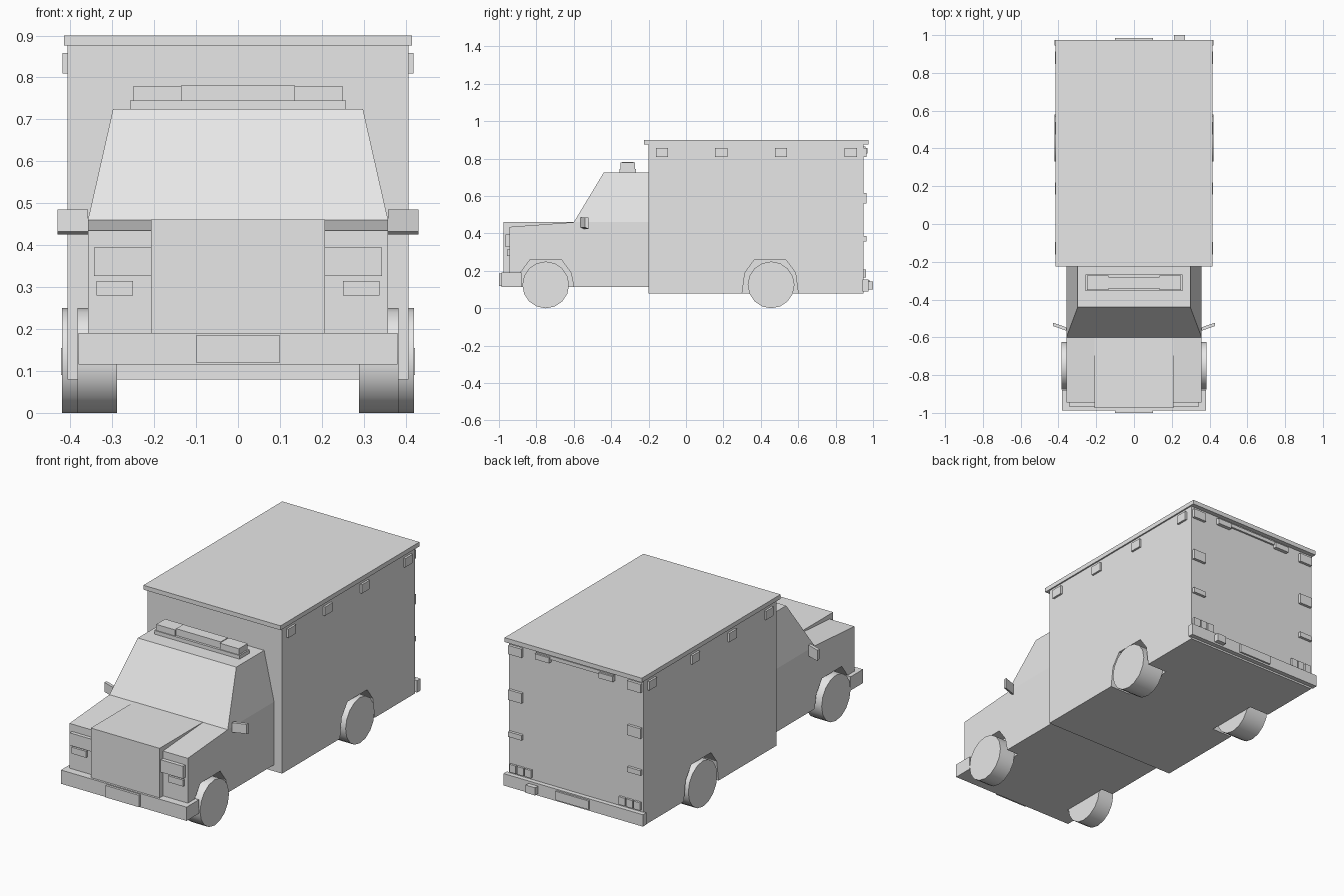
import bpy, bmesh, math
from mathutils import Matrix

cube = bpy.data.objects.get("Cube")
if cube:
    bpy.data.objects.remove(cube, do_unlink=True)

grey = bpy.data.materials.new("plain_grey")
grey.use_nodes = True
COLOUR = (0.8, 0.8, 0.8, 1)
grey.diffuse_color = COLOUR
grey.node_tree.nodes["Principled BSDF"].inputs["Base Color"].default_value = COLOUR


def finish(name, bm):
    bmesh.ops.recalc_face_normals(bm, faces=bm.faces)
    mesh = bpy.data.meshes.new(name)
    bm.to_mesh(mesh)
    bm.free()
    mesh.materials.append(grey)
    obj = bpy.data.objects.new(name, mesh)
    bpy.context.collection.objects.link(obj)
    return obj


def box(name, x, y, z):
    """Box from three (low, high) ranges."""
    bm = bmesh.new()
    bmesh.ops.create_cube(bm, size=1)
    for v in bm.verts:
        for i, (lo, hi) in enumerate((x, y, z)):
            v.co[i] = hi if v.co[i] > 0 else lo
    return finish(name, bm)


def pair(name, x, y, z):
    box(name + "_left", x, y, z)
    box(name + "_right", (-x[1], -x[0]), y, z)


def extrude(name, profile, x0, x1):
    """Side profile of (y, z) points pushed across x."""
    bm = bmesh.new()
    face = bm.faces.new([bm.verts.new((x0, y, z)) for y, z in profile])
    new = bmesh.ops.extrude_face_region(bm, geom=[face])["geom"]
    bmesh.ops.translate(bm, vec=(x1 - x0, 0, 0),
                        verts=[g for g in new if isinstance(g, bmesh.types.BMVert)])
    return finish(name, bm)


def cut_arches(body, centre, floor):
    """Cut angular wheel arches into both sides of a body."""
    half = [(-0.153, floor - 0.05), (-0.15, floor), (-0.135, 0.19), (-0.085, 0.258)]
    points = [(centre + y, z) for y, z in half]
    points += [(centre - y, z) for y, z in reversed(half)]
    for side in (-1, 1):
        cutter = extrude("arch_cutter", points, side * 0.285, side * 0.5)
        cutter.hide_render = True
        mod = body.modifiers.new("arch", "BOOLEAN")
        mod.operation = "DIFFERENCE"
        mod.solver = "EXACT"
        mod.object = cutter
        bpy.context.view_layer.objects.active = body
        bpy.ops.object.modifier_apply(modifier=mod.name)
        bpy.data.objects.remove(cutter, do_unlink=True)


def wheel(name, x0, x1, y):
    bm = bmesh.new()
    bmesh.ops.create_cone(bm, cap_ends=True, segments=16, radius1=0.125, radius2=0.125,
                          depth=abs(x1 - x0))
    turn = Matrix.Rotation(math.pi / 2, 4, "Y")
    bm.transform(Matrix.Translation(((x0 + x1) / 2, y, 0.125)) @ turn)
    obj = finish(name, bm)
    bpy.ops.object.select_all(action="DESELECT")
    obj.select_set(True)
    bpy.context.view_layer.objects.active = obj
    bpy.ops.object.shade_smooth_by_angle(angle=math.radians(30))


# Rear compartment and roof cap
compartment = box("rear_compartment", (-0.407, 0.407), (-0.2, 0.95), (0.08, 0.88))
cut_arches(compartment, 0.45, 0.08)
box("roof_cap", (-0.415, 0.415), (-0.225, 0.975), (0.876, 0.9))

# Lower cab with sloping fenders
cab = extrude("cab_body", [(-0.945, 0.115), (-0.945, 0.435), (-0.6, 0.46),
                           (-0.2, 0.46), (-0.2, 0.115)], -0.358, 0.358)
cut_arches(cab, -0.75, 0.115)
box("hood_and_grille", (-0.208, 0.208), (-0.975, -0.6), (0.17, 0.461))

# Upper cab, tapering to the roof with a raked windscreen
bm = bmesh.new()
bmesh.ops.create_cube(bm, size=1)
for v in bm.verts:
    top, front = v.co.z > 0, v.co.y < 0
    v.co.x = math.copysign(0.298 if top else 0.358, v.co.x)
    v.co.y = (-0.44 if top else -0.6) if front else -0.2
    v.co.z = 0.725 if top else 0.46
finish("cab_upper", bm)

# Roof light bar
box("light_bar_base", (-0.258, 0.258), (-0.355, -0.268), (0.725, 0.745))
pair("light_bar_lamp", (0.135, 0.25), (-0.35, -0.273), (0.745, 0.778))
box("light_bar_centre", (-0.135, 0.135), (-0.342, -0.281), (0.745, 0.782))

# Front bumper and lamps
box("front_bumper", (-0.38, 0.38), (-0.987, -0.88), (0.115, 0.19))
box("front_plate", (-0.1, 0.1), (-1.0, -0.987), (0.12, 0.185))
pair("headlight", (0.208, 0.343), (-0.965, -0.94), (0.327, 0.395))
pair("turn_lamp", (0.25, 0.338), (-0.957, -0.94), (0.28, 0.315))

# Door mirrors, swept back and tapering toward the front
for side, label in ((1, "left"), (-1, "right")):
    bm = bmesh.new()
    bmesh.ops.create_cube(bm, size=1)
    for v in bm.verts:
        outer, back, top = v.co.x > 0, v.co.y > 0, v.co.z > 0
        v.co.x = side * (0.43 if outer else 0.358)
        v.co.y = (-0.54 if outer else -0.565) + (0.018 if back else 0)
        v.co.z = 0.485 if top else (0.425 if back else 0.433)
    finish("mirror_" + label, bm)

# Wheels
for side, label in ((1, "left"), (-1, "right")):
    wheel("front_wheel_" + label, side * 0.288, side * 0.383, -0.75)
    wheel("rear_wheel_" + label, side * 0.288, side * 0.42, 0.455)

# Upper side marker lamps
for i, y in enumerate((-0.128, 0.188, 0.508, 0.88)):
    pair(f"side_marker_{i + 1}", (0.4, 0.418), (y - 0.033, y + 0.033), (0.81, 0.858))

# Rear lamps
for name, low, high in (("upper", 0.81, 0.858), ("middle", 0.56, 0.615), ("lower", 0.358, 0.386)):
    pair(f"rear_{name}_lamp", (0.32, 0.4), (0.945, 0.965), (low, high))
for i in range(3):
    x = 0.265 + i * 0.046
    pair(f"tail_lamp_{i + 1}", (x, x + 0.038), (0.945, 0.962), (0.165, 0.208))
box("rear_light_strip", (-0.235, 0.235), (0.945, 0.96), (0.845, 0.865))
pair("rear_strip_lamp", (0.15, 0.235), (0.945, 0.97), (0.828, 0.858))

# Rear bumper, plate and step
box("rear_bumper", (-0.422, 0.422), (0.945, 0.975), (0.09, 0.155))
box("rear_plate", (-0.1, 0.1), (0.975, 0.985), (0.1, 0.148))
box("rear_step_block", (0.213, 0.27), (0.975, 1.0), (0.1, 0.142))
